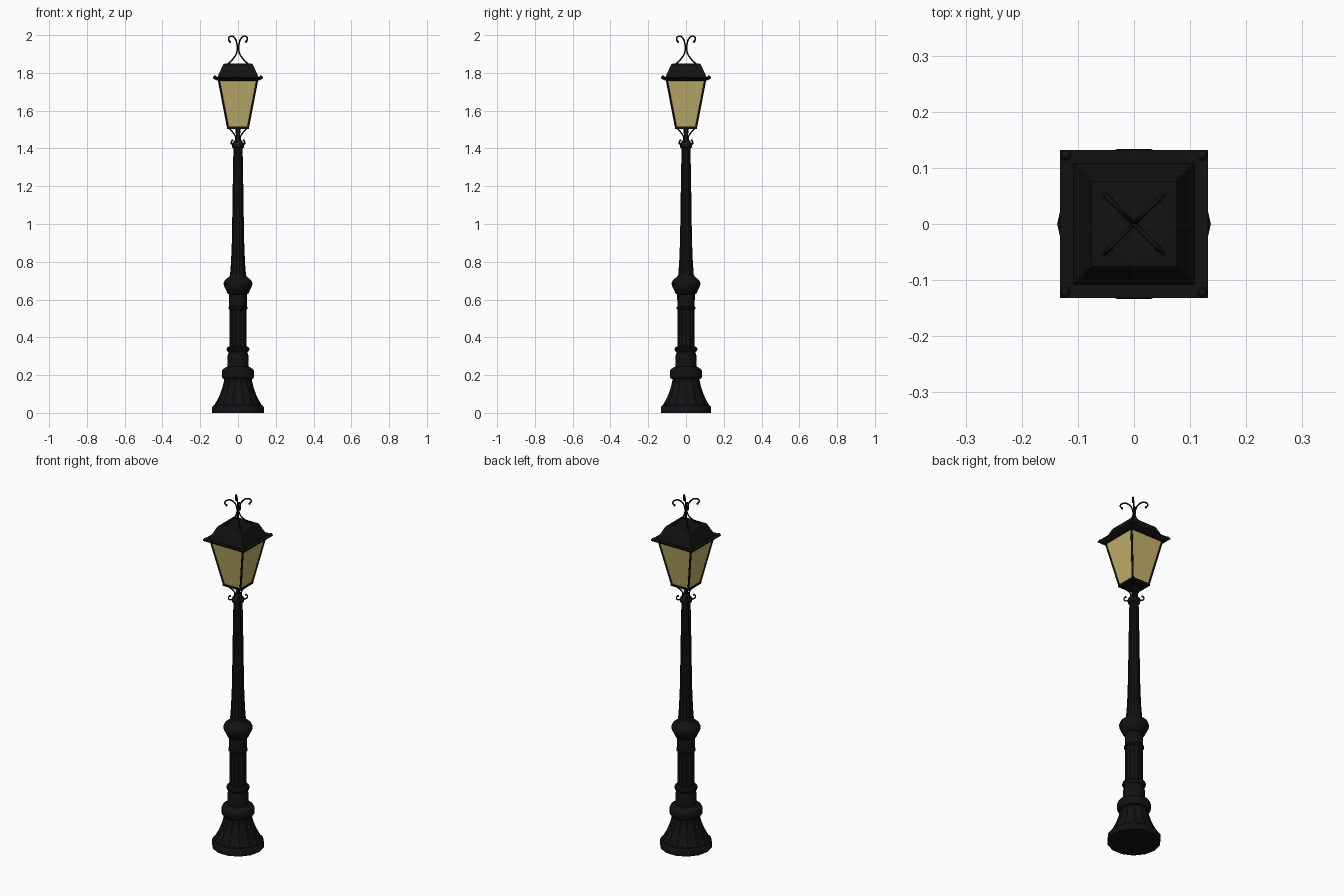
import bpy, bmesh, math
from mathutils import Vector

if "Cube" in bpy.data.objects:
    bpy.data.objects.remove(bpy.data.objects["Cube"])


def material(name, col):
    m = bpy.data.materials.new(name)
    m.diffuse_color = (*col, 1)
    m.use_nodes = True
    m.node_tree.nodes["Principled BSDF"].inputs["Base Color"].default_value = m.diffuse_color
    return m


IRON = material("black_iron", (0.006, 0.006, 0.006))
GLASS = material("amber_glass", (0.56, 0.45, 0.15))


def finish(name, bm, mat, smooth=None):
    bmesh.ops.recalc_face_normals(bm, faces=bm.faces)
    me = bpy.data.meshes.new(name)
    bm.to_mesh(me)
    bm.free()
    ob = bpy.data.objects.new(name, me)
    bpy.context.collection.objects.link(ob)
    me.materials.append(mat)
    if smooth:
        bpy.ops.object.select_all(action='DESELECT')
        ob.select_set(True)
        bpy.context.view_layer.objects.active = ob
        bpy.ops.object.shade_smooth_by_angle(angle=math.radians(smooth))
    return ob


def loft(name, rings, mat, smooth=None):
    """Skin a stack of equal-length point rings and cap both ends."""
    bm = bmesh.new()
    loops = [[bm.verts.new(p) for p in r] for r in rings]
    n = len(loops[0])
    for a, b in zip(loops, loops[1:]):
        for i in range(n):
            j = (i + 1) % n
            bm.faces.new((a[i], a[j], b[j], b[i]))
    bm.faces.new(loops[0][::-1])
    bm.faces.new(loops[-1])
    return finish(name, bm, mat, smooth)


def lathe(name, profile, flute=1.0, n=28):
    """Turned part; flute scales every second vertex to cut grooves."""
    rings = []
    for r, z in profile:
        rings.append([(r * (flute if i % 2 else 1) * math.cos(math.tau * i / n),
                       r * (flute if i % 2 else 1) * math.sin(math.tau * i / n), z)
                      for i in range(n)])
    return loft(name, rings, IRON, 35)


def square(name, profile, mat=IRON):
    """Four-sided stack of (half width, z)."""
    return loft(name, [[(-h, -h, z), (h, -h, z), (h, h, z), (-h, h, z)]
                       for h, z in profile], mat)


def rods(name, path, radius, tip=0):
    """Round bar along (x = y, z) points, repeated on the four diagonals."""
    cu = bpy.data.curves.new(name, 'CURVE')
    cu.dimensions = '3D'
    cu.bevel_depth = radius
    cu.bevel_resolution = 1
    cu.resolution_u = 4
    cu.use_fill_caps = True
    for sx, sy in ((1, 1), (-1, 1), (-1, -1), (1, -1)):
        sp = cu.splines.new('BEZIER' if len(path) > 2 else 'POLY')
        pts = sp.bezier_points if len(path) > 2 else sp.points
        pts.add(len(path) - 1)
        for p, (d, z) in zip(pts, path):
            if len(path) > 2:
                p.co = (sx * d, sy * d, z)
                p.handle_left_type = p.handle_right_type = 'AUTO'
            else:
                p.co = (sx * d, sy * d, z, 1)
    ob = bpy.data.objects.new(name, cu)
    bpy.context.collection.objects.link(ob)
    cu.materials.append(IRON)
    if tip:
        balls(name + "_tips", *path[-1], tip)
    return ob


def balls(name, d, z, r):
    bm = bmesh.new()
    for sx in (-1, 1):
        for sy in (-1, 1):
            g = bmesh.ops.create_uvsphere(bm, u_segments=12, v_segments=8, radius=r)
            bmesh.ops.translate(bm, verts=g['verts'], vec=Vector((sx * d, sy * d, z)))
    return finish(name, bm, IRON, 60)


# base: fourteen-sided foot and fluted flare
lathe("foot", [(0.137, 0), (0.137, 0.03), (0.13, 0.04), (0.122, 0.042)], math.cos(math.pi / 14))
lathe("flared_base", [(0.126, 0.04), (0.112, 0.065), (0.097, 0.095), (0.084, 0.13),
                      (0.076, 0.16), (0.072, 0.185)], 0.94)
lathe("base_ring", [(0.068, 0.178), (0.08, 0.182), (0.086, 0.192), (0.086, 0.22),
                    (0.08, 0.232), (0.066, 0.24), (0.057, 0.245)])
# lower column with collars
lathe("plinth", [(0.056, 0.235), (0.056, 0.3), (0.05, 0.32), (0.05, 0.33)])
lathe("lower_collar", [(0.05, 0.322), (0.058, 0.328), (0.061, 0.337), (0.058, 0.346), (0.046, 0.352)])
lathe("lower_column", [(0.046, 0.33), (0.046, 0.56)], 0.93)
lathe("middle_collar", [(0.046, 0.546), (0.051, 0.551), (0.051, 0.559), (0.046, 0.564)])
lathe("column_neck", [(0.047, 0.555), (0.048, 0.64)], 0.97)
lathe("bulb", [(0.048, 0.628), (0.056, 0.634), (0.066, 0.655), (0.075, 0.674), (0.076, 0.688),
               (0.07, 0.702), (0.058, 0.712), (0.046, 0.722), (0.04, 0.735)])
# tapering upper post
lathe("upper_post", [(0.043, 0.72), (0.037, 0.8), (0.033, 0.9), (0.031, 1.0), (0.028, 1.2),
                     (0.024, 1.42)], 0.92)
lathe("top_collar", [(0.024, 1.4), (0.031, 1.406), (0.033, 1.418), (0.03, 1.43), (0.022, 1.437),
                     (0.014, 1.448), (0.011, 1.47), (0.013, 1.49), (0.016, 1.508)])
rods("lantern_bracket", [(0.048, 1.507), (0.025, 1.482), (0.012, 1.455), (0.02, 1.425),
                         (0.031, 1.42), (0.036, 1.434), (0.03, 1.442)], 0.0035, 0.0055)

# lantern: floor, glass, corner bars, frames
square("lantern_floor", [(0.057, 1.503), (0.058, 1.515)])
square("glass", [(0.053, 1.512), (0.103, 1.768)], GLASS)
rods("corner_bar", [(0.053, 1.51), (0.103, 1.768)], 0.0055)
square("eave", [(0.106, 1.758), (0.12, 1.764), (0.132, 1.772), (0.132, 1.777), (0.11, 1.775)])
square("roof", [(0.109, 1.768), (0.107, 1.782), (0.08, 1.842), (0.076, 1.848), (0.05, 1.85)])
balls("eave_knobs", 0.122, 1.778, 0.009)
# crossed scroll finial
rods("finial_scroll", [(0.054, 1.847), (0.028, 1.872), (0.006, 1.91), (0.006, 1.955),
                       (0.018, 1.985), (0.036, 1.995), (0.05, 1.981), (0.043, 1.965)], 0.004, 0.006)
